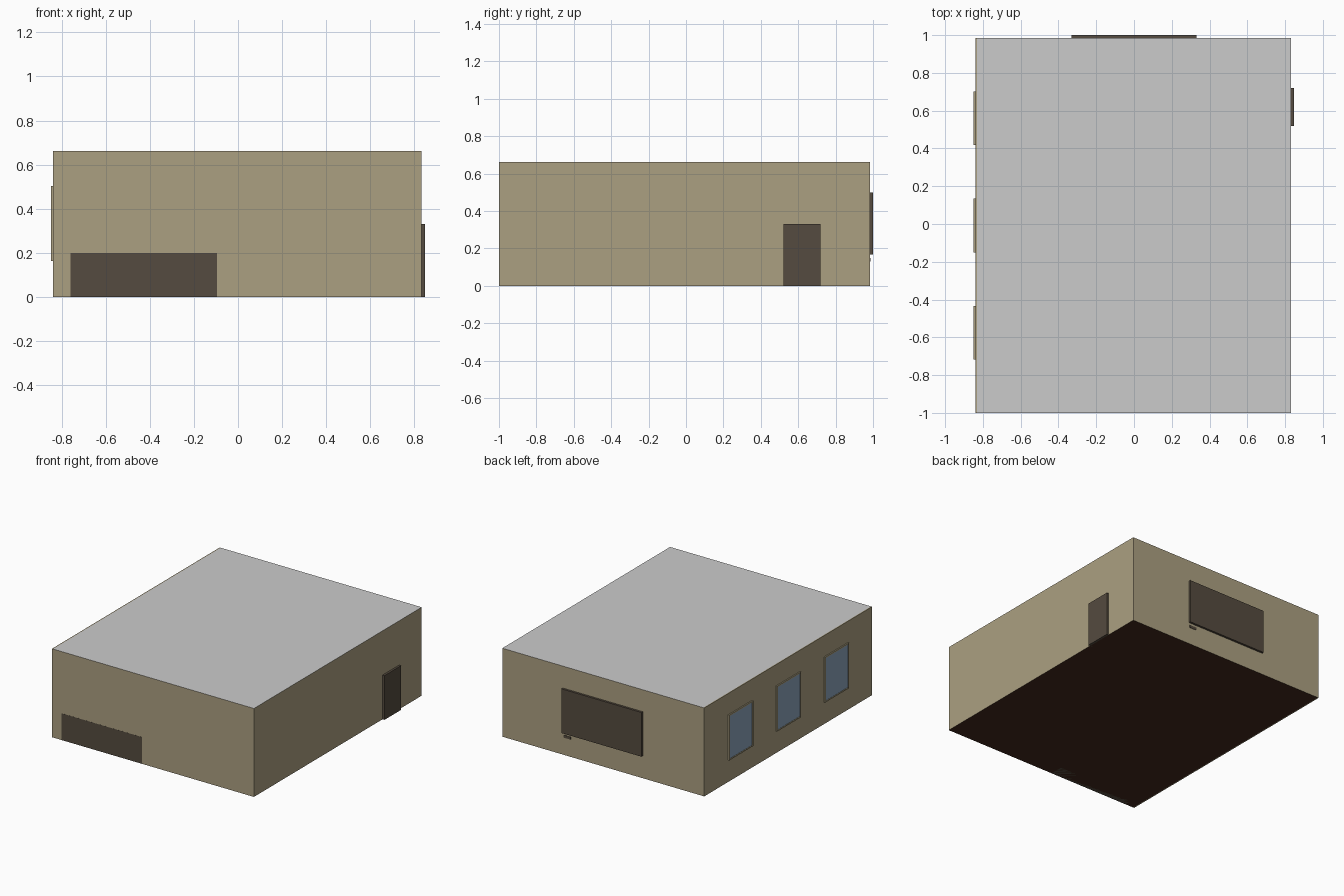
import bpy
import bmesh

if "Cube" in bpy.data.objects:
    bpy.data.objects.remove(bpy.data.objects["Cube"])


def material(name, rgb):
    m = bpy.data.materials.new(name)
    m.diffuse_color = (*rgb, 1)
    m.use_nodes = True
    m.node_tree.nodes["Principled BSDF"].inputs["Base Color"].default_value = m.diffuse_color
    return m


WALL = material("tan_plaster", (0.41, 0.35, 0.22))
DARK = material("dark_wood", (0.09, 0.07, 0.05))
FLOOR = material("brown_floor", (0.055, 0.022, 0.012))
GLASS = material("blue_glass", (0.26, 0.37, 0.50))


def box(name, lo, hi, mat=None):
    """Axis-aligned box between two corners; zero thickness gives a flat panel."""
    bm = bmesh.new()
    size = [b - a for a, b in zip(lo, hi)]
    if min(size) > 0:
        bmesh.ops.create_cube(bm, size=1)
        for v in bm.verts:
            v.co = [a + (c + 0.5) * s for a, c, s in zip(lo, v.co, size)]
    else:
        flat = size.index(min(size))
        u, w = [i for i in range(3) if i != flat]
        verts = []
        for su, sw in ((0, 0), (1, 0), (1, 1), (0, 1)):
            p = list(lo)
            p[u] += su * size[u]
            p[w] += sw * size[w]
            verts.append(bm.verts.new(p))
        bm.faces.new(verts)
    me = bpy.data.meshes.new(name)
    bm.to_mesh(me)
    bm.free()
    ob = bpy.data.objects.new(name, me)
    bpy.context.collection.objects.link(ob)
    if mat:
        me.materials.append(mat)
    return ob


# Room extents
X0, X1, Y0, Y1, H = -0.832, 0.832, -1.0, 0.984, 0.662

# Floor, ceiling and walls
box("floor", (X0, Y0, 0), (X1, Y1, 0), FLOOR)
box("ceiling", (X0, Y0, H), (X1, Y1, H))
box("front_wall", (X0, Y0, 0), (X1, Y0, H), WALL)
box("back_wall", (X0, Y1, 0), (X1, Y1, H), WALL)
box("right_wall", (X1, Y0, 0), (X1, Y1, H), WALL)
box("left_wall", (X0 - 0.008, Y0, 0), (X0, Y1, H), WALL)

# Three framed windows on the left wall
XA, XB, Z0, Z1, T = -0.849, -0.83, 0.163, 0.503, 0.01
for i, yc in enumerate((-0.575, -0.008, 0.559), 1):
    a, b = yc - 0.142, yc + 0.142
    n = f"window_{i}_"
    box(n + "frame_bottom", (XA, a, Z0), (XB, b, Z0 + T), WALL)
    box(n + "frame_top", (XA, a, Z1 - T), (XB, b, Z1), WALL)
    box(n + "frame_near", (XA, a, Z0 + T), (XB, a + T, Z1 - T), WALL)
    box(n + "frame_far", (XA, b - T, Z0 + T), (XB, b, Z1 - T), WALL)
    box(n + "glass", (XA + 0.002, a + T, Z0 + T), (XB, b - T, Z1 - T), GLASS)

# Wall board with a small ledge end below it
box("wall_board", (-0.331, Y1 - 0.015, 0.167), (0.331, 1.0, 0.498), DARK)
box("board_ledge", (0.265, Y1 - 0.04, 0.13), (0.325, Y1 + 0.003, 0.15), DARK)

# Door on the right wall
box("door", (X1 - 0.015, 0.52, 0), (0.848, 0.719, 0.331), DARK)

# Low cabinet whose back is flush with the front wall
box("low_cabinet", (-0.76, Y0 - 0.0005, 0), (-0.096, Y0 + 0.1, 0.2), DARK)
